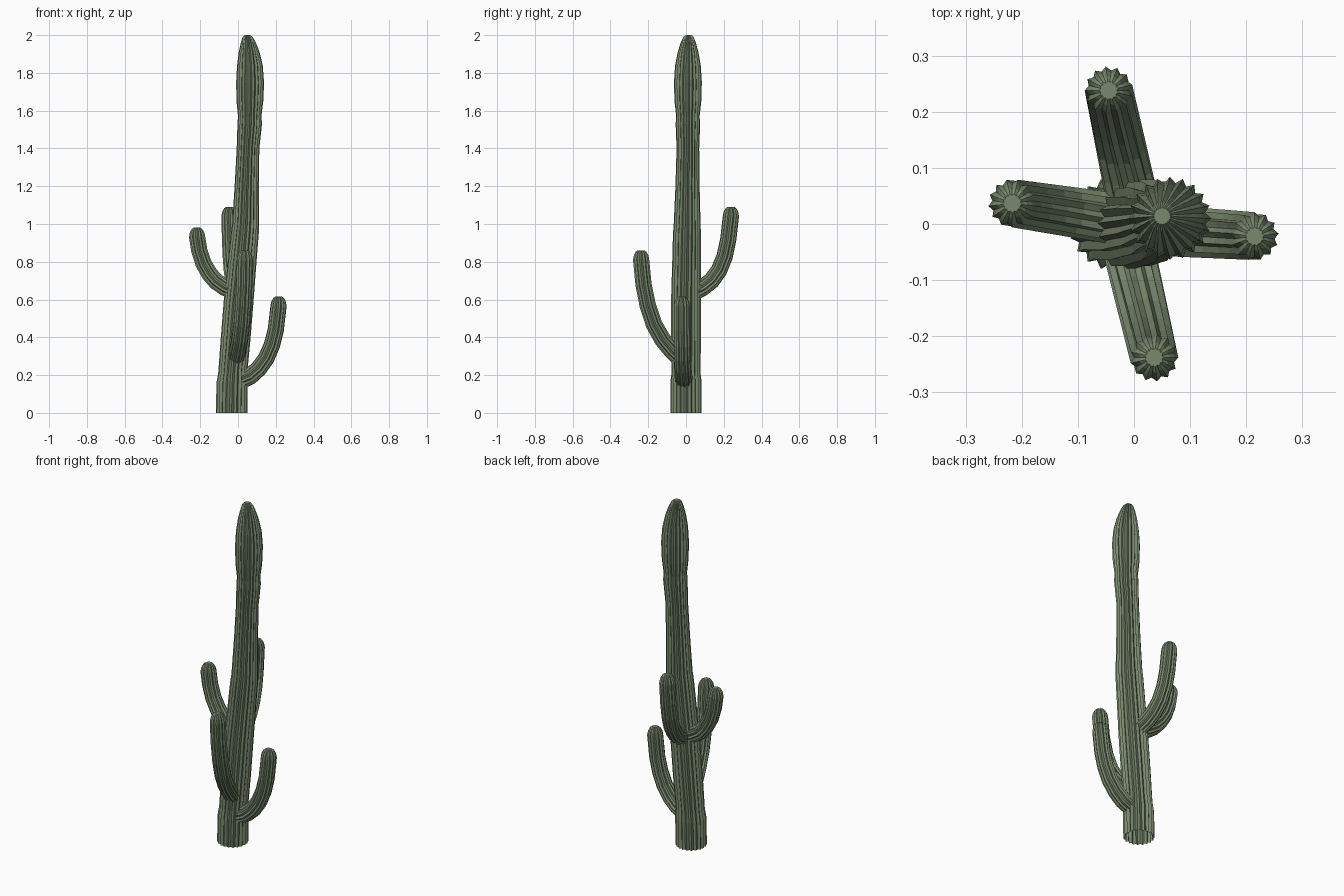
import bpy, bmesh, math
from mathutils import Vector

if "Cube" in bpy.data.objects:
    bpy.data.objects.remove(bpy.data.objects["Cube"])

green = bpy.data.materials.new("cactus green")
green.use_nodes = True
green.diffuse_color = (0.19, 0.25, 0.155, 1)
green.node_tree.nodes["Principled BSDF"].inputs["Base Color"].default_value = green.diffuse_color


def ribbed_sweep(name, rings, ribs, side, depth, level=False):
    """Sweep a star-shaped section along (x, y, z, radius) rings; the top is capped."""
    bm = bmesh.new()
    centres = [Vector(r[:3]) for r in rings]
    loops = []
    for i, (c, ring) in enumerate(zip(centres, rings)):
        ahead = centres[min(i + 1, len(rings) - 1)] - centres[max(i - 1, 0)]
        axis = Vector((0, 0, 1)) if level else ahead.normalized()
        v = axis.cross(side).normalized()
        u = v.cross(axis)
        loop = []
        for k in range(ribs * 2):
            a = math.pi * k / ribs
            r = ring[3] * (1 - depth * (k % 2))
            loop.append(bm.verts.new(c + (u * math.cos(a) + v * math.sin(a)) * r))
        loops.append(loop)
    for low, high in zip(loops, loops[1:]):
        for k in range(ribs * 2):
            j = (k + 1) % (ribs * 2)
            bm.faces.new((low[k], low[j], high[j], high[k]))
    bm.faces.new(loops[-1])
    mesh = bpy.data.meshes.new(name)
    bm.to_mesh(mesh)
    bm.free()
    mesh.materials.append(green)
    obj = bpy.data.objects.new(name, mesh)
    bpy.context.collection.objects.link(obj)


# Leaning trunk with slight waists and a swollen crown
trunk = [(-.034, 0, 0, .083), (-.031, 0, .16, .083), (-.028, 0, .21, .077),
         (-.012, 0, .40, .079), (.004, 0, .60, .079), (.022, .003, .80, .076),
         (.036, .005, .95, .074), (.04, .006, 1.0, .071), (.046, .008, 1.2, .064),
         (.053, .01, 1.4, .060), (.062, .01, 1.53, .065), (.062, .01, 1.57, .062),
         (.063, .01, 1.65, .071), (.064, .01, 1.75, .074), (.063, .01, 1.84, .068),
         (.059, .011, 1.91, .055), (.055, .012, 1.96, .040),
         (.051, .013, 1.99, .027), (.05, .014, 2.0, .016)]
ribbed_sweep("trunk", trunk, 20, Vector((1, 0, 0)), .14, level=True)


def arm(name, direction, drift, path):
    """Curved arm: path holds (outward distance, height); drift is its sideways start and end."""
    out = Vector(direction)
    across = Vector((-out.y, out.x, 0))
    rings = []
    start, end = path[0][0], path[-1][0]
    for d, z in path:
        t = (d - start) / (end - start)
        p = out * d + across * (drift[0] + (drift[1] - drift[0]) * t)
        rings.append((p.x, p.y, z, .047 - .004 * t))
    # Rounded tip
    x, y, z, r = rings[-1]
    for rise, scale in ((.022, .88), (.038, .66), (.046, .4)):
        rings.append((x, y, z + rise, r * scale))
    ribbed_sweep(name, rings, 13, across, .16)


arm("left_arm", (1, 0, 0), (-.01, -.022),
    [(.02, .175), (.065, .195), (.11, .235), (.15, .29), (.18, .36), (.2, .44), (.215, .57)])
arm("right_arm", (-1, 0, 0), (-.005, -.037),
    [(.0, .635), (.07, .665), (.115, .695), (.15, .735), (.182, .79), (.205, .86), (.217, .935)])
arm("back_arm", (0, 1, 0), (.0, .045),
    [(.03, .635), (.09, .665), (.135, .70), (.175, .755), (.205, .83), (.224, .92), (.238, 1.045)])
arm("front_arm", (0, -1, 0), (-.015, .036),
    [(.02, .28), (.075, .33), (.125, .39), (.17, .47), (.203, .57), (.225, .68), (.238, .815)])
